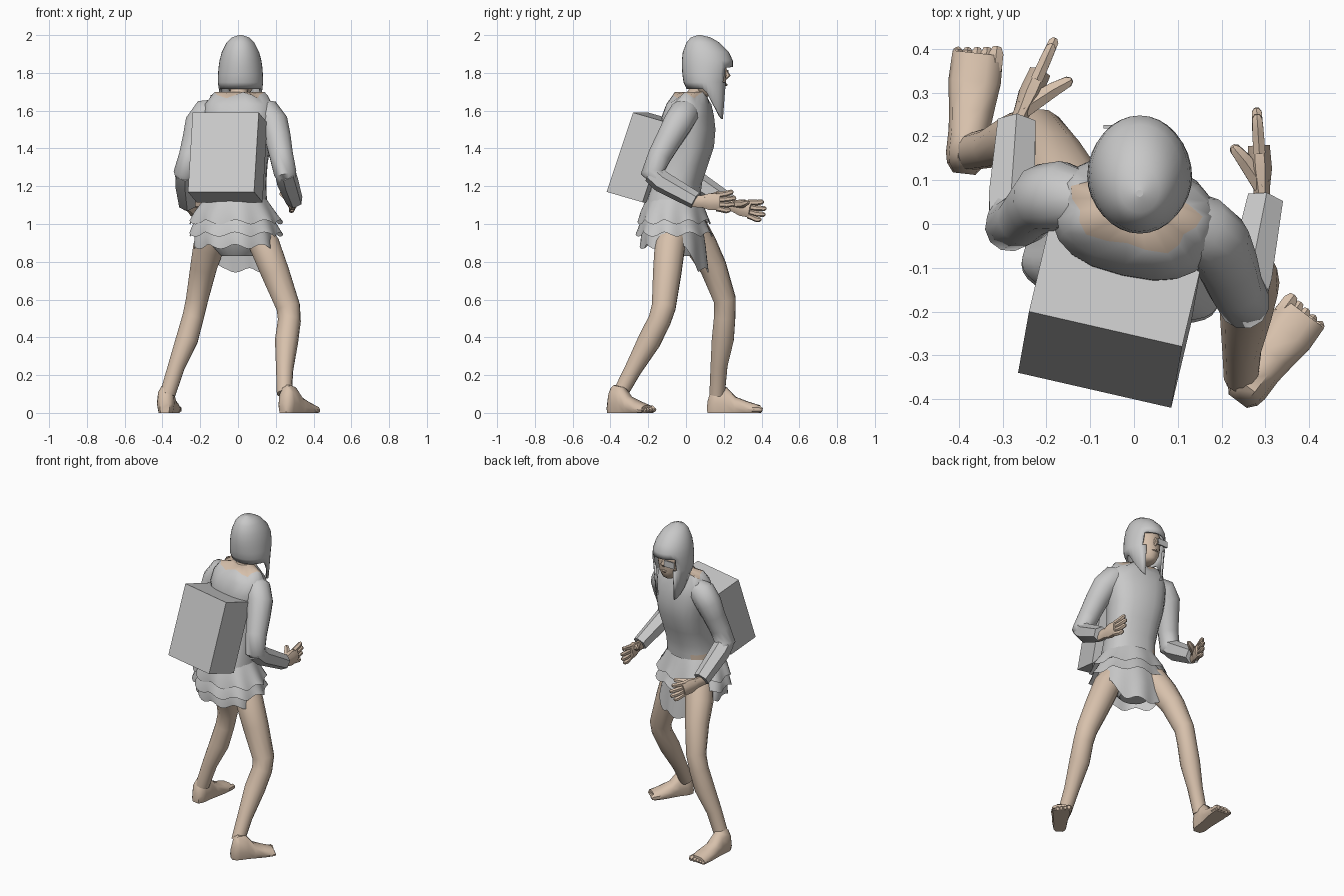
import bpy, bmesh, math
from mathutils import Vector, Matrix

cube = bpy.data.objects.get("Cube")
if cube:
    bpy.data.objects.remove(cube, do_unlink=True)


def material(name, rgb):
    m = bpy.data.materials.new(name)
    m.use_nodes = True
    m.diffuse_color = (*rgb, 1)
    m.node_tree.nodes["Principled BSDF"].inputs["Base Color"].default_value = (*rgb, 1)
    return m


CLOTH = material("grey cloth", (0.58, 0.58, 0.58))
SKIN = material("tan skin", (0.68, 0.53, 0.41))
TWIST = math.radians(-13)     # the torso and skirt turn slightly


def loft(name, rings, mat, caps=True, angle=45):
    """Skin a list of point rings of equal length into one object."""
    bm = bmesh.new()
    vs = [[bm.verts.new(p) for p in r] for r in rings]
    n = len(rings[0])
    for a, b in zip(vs, vs[1:]):
        for i in range(n):
            j = (i + 1) % n
            bm.faces.new((a[i], a[j], b[j], b[i]))
    if caps:
        bm.faces.new(vs[0])
        bm.faces.new(vs[-1])
    bmesh.ops.recalc_face_normals(bm, faces=bm.faces[:])
    me = bpy.data.meshes.new(name)
    bm.to_mesh(me)
    bm.free()
    me.materials.append(mat)
    ob = bpy.data.objects.new(name, me)
    bpy.context.collection.objects.link(ob)
    bpy.ops.object.select_all(action='DESELECT')
    ob.select_set(True)
    bpy.context.view_layer.objects.active = ob
    if angle:
        bpy.ops.object.shade_smooth_by_angle(angle=math.radians(angle))
    return ob


def oval(x, y, z, rx, ry, n=20, yaw=0.0, wave=0.0, zwave=0.0, freq=9,
         drop=0.0, ramp=(0, 1), power=1.0):
    """Level ring; wave ruffles it, drop lowers its forward side, power < 1 squares it."""
    out = []
    for i in range(n):
        t = 2 * math.pi * i / n
        c, s = (math.copysign(abs(f(t)) ** power, f(t)) for f in (math.cos, math.sin))
        k = 1 + wave * math.sin(freq * t)
        p = Matrix.Rotation(yaw, 3, 'Z') @ Vector((rx * k * c, ry * k * s, 0))
        lap = min(1, max(0, (s - ramp[0]) / (ramp[1] - ramp[0])))
        out.append(p + Vector((x, y, z + zwave * math.cos(freq * t) - drop * lap)))
    return out


def tube(name, pts, mat, n=10, flat=1.0, angle=45):
    """Limb through (x, y, z, radius) points; flat squashes it sideways."""
    c = [Vector(p[:3]) for p in pts]
    dirs = [(c[min(i + 1, len(c) - 1)] - c[max(i - 1, 0)]).normalized() for i in range(len(c))]
    u = dirs[0].cross(Vector((0, 1, 0)) if abs(dirs[0].z) > 0.8 else Vector((0, 0, 1)))
    rings = []
    for p, o, d in zip(pts, c, dirs):
        u = (u - d * u.dot(d)).normalized()     # carried along so the limb never twists
        v = u.cross(d)
        rings.append([o + p[3] * (flat * u * math.cos(a) + v * math.sin(a))
                      for a in (2 * math.pi * (k + 0.5) / n for k in range(n))])
    return loft(name, rings, mat, angle=angle)


# Shirt: hunched upper back, bare neckline and a small bare patch at the waist
body = [(-.01, -.07, 1.10, .163, .138), (-.007, -.06, 1.16, .157, .132),
        (-.003, -.045, 1.22, .152, .125), (0, -.015, 1.31, .155, .125),
        (.002, .01, 1.41, .168, .132), (.003, .012, 1.50, .18, .137),
        (.003, .01, 1.57, .19, .13), (.003, .015, 1.635, .18, .11)]
rings = [oval(*b, yaw=TWIST, power=.8) for b in body]
rings.append(oval(0, .025, 1.682, .145, .08, yaw=TWIST, zwave=.016, wave=.12, freq=5))
rings.append(oval(.005, .045, 1.70, .07, .055, yaw=TWIST))
shirt = loft("shirt", rings, CLOTH, angle=60)
shirt.data.materials.append(SKIN)
for i, f in enumerate(shirt.data.polygons):
    c = f.center
    if 160 <= i < 180 or c.z > 1.699 or (c.z < 1.15 and c.x < -.09 and c.y > -.05):
        f.material_index = 1

# Hips under the skirt and the three ruffled tiers
loft("hips", [oval(-.005, -.01, .83, .085, .075, yaw=TWIST),
              oval(-.01, -.04, .92, .16, .125, yaw=TWIST),
              oval(-.01, -.06, 1.05, .155, .13, yaw=TWIST)], CLOTH)
tiers = [("upper", 1.13, .168, .145, 1.01, .245, .185, 0),
         ("middle", 1.05, .19, .15, .945, .245, .195, 0),
         ("lower", 1.00, .19, .15, .88, .22, .175, .125)]
for label, z0, a0, b0, z1, a1, b1, drop in tiers:
    zm = z0 * .45 + z1 * .55
    loft(label + "_skirt_tier",
         [oval(-.015, -.065, z0, a0, b0, 72, TWIST),
          oval(-.02, -.065, zm, (a0 + a1) / 2 + .01, (b0 + b1) / 2 + .005, 72, TWIST, .02,
               drop=drop * .4, ramp=(.55, .88)),
          oval(-.015, -.06, z1, a1, b1, 72, TWIST, .045, .012, drop=drop, ramp=(.55, .88))],
         CLOTH, caps=False, angle=60)

# Backpack: a plain leaning box
corner = Vector((-.24, -.20, 1.59))
wide, down, deep = Vector((.35, -.08, 0)), Vector((-.025, -.14, -.42)), Vector((.045, .19, -.055))
back = [corner, corner + wide, corner + wide + down, corner + down]
loft("backpack", [back, [p + deep for p in back]], CLOTH, angle=0)

# Sleeves: rounded upper arms and angular forearms
arms = {
    "left": [(.09, .01, 1.605, .06), (.15, -.01, 1.585, .08), (.19, -.045, 1.53, .079),
             (.212, -.09, 1.45, .071), (.23, -.14, 1.36, .064), (.25, -.178, 1.27, .062),
             (.262, -.13, 1.225, .058), (.298, .05, 1.125, .047)],
    "right": [(-.09, .05, 1.605, .06), (-.168, .065, 1.585, .08), (-.205, .06, 1.53, .078),
              (-.227, .04, 1.45, .068), (-.252, .013, 1.36, .062), (-.28, -.003, 1.27, .062),
              (-.28, .05, 1.225, .06), (-.268, .225, 1.11, .05)]}
for side, pts in arms.items():
    tube(side + "_upper_sleeve", pts[:6] + [(*pts[6][:3], .045)], CLOTH, 12, angle=60)
    tube(side + "_forearm_sleeve", [(*pts[5][:3], .056)] + pts[6:], CLOTH, 6, angle=20)


# Hands: palm on edge, four stacked fingers and an inward thumb
def hand(side, wrist, tip, thumb):
    w, t, th = Vector(wrist), Vector(tip), Vector(thumb)
    at = lambda k, dz=0.0: w.lerp(t, k) + Vector((0, 0, dz))
    tube(side + "_palm", [(*at(-.15), .034), (*at(.1), .034), (*at(.32), .048),
                          (*at(.58), .045)], SKIN, 8, flat=.6)
    for i in range(4):
        z = (i - 1.5) * .023
        reach = (.86, .97, 1.0, .93)[i]
        tube(f"{side}_finger_{i + 1}", [(*at(.5, z), .016), (*at(.75, z * 1.3), .015),
                                        (*at(reach - .04, z * 1.4 + .006), .013),
                                        (*at(reach, z * 1.4 + .008), .006)], SKIN, 6)
    tube(side + "_thumb", [(*at(.15, .01), .024), (*at(.2).lerp(th, .6), .019),
                           (*at(.2).lerp(th, .92), .014), (*th, .006)], SKIN, 6)


hand("left", (.293, .06, 1.12), (.28, .265, 1.115), (.225, .178, 1.165))
hand("right", (-.265, .235, 1.10), (-.18, .425, 1.058), (-.142, .33, 1.115))

# Bare legs
tube("left_leg", [(.10, -.06, .97, .07), (.14, -.085, .89, .083), (.198, -.10, .74, .077),
                  (.266, -.118, .56, .065), (.272, -.14, .49, .061), (.257, -.195, .38, .062),
                  (.247, -.28, .23, .046), (.245, -.35, .10, .04)], SKIN, 12)
tube("right_leg", [(-.12, .03, .98, .085), (-.155, .085, .88, .084), (-.182, .145, .77, .072),
                   (-.217, .205, .60, .06), (-.237, .205, .51, .058), (-.27, .195, .39, .06),
                   (-.325, .175, .25, .046), (-.372, .165, .10, .042)], SKIN, 12)


# Feet: heel, ankle cuff, instep and toes
def foot(side, heel, toe, inner):
    h, t = Vector((*heel, 0)), Vector((*toe, 0))
    across = (t - h).normalized().cross(Vector((0, 0, 1)))
    shape = [(0, .026, .06), (.07, .042, .13), (.15, .047, .147), (.34, .047, .135),
             (.5, .052, .085), (.72, .060, .06), (.94, .058, .04)]
    section = [(-.8, 0), (-1, .35), (-.85, .75), (-.4, 1), (.4, 1), (.85, .75), (1, .35), (.8, 0)]
    loft(side + "_foot", [[h.lerp(t, k) + across * (w * a) + Vector((0, 0, ht * b))
                           for a, b in section] for k, w, ht in shape], SKIN)
    for i in range(5):
        r = (.019, .015, .014, .013, .012)[i]
        o = across * ((.042 - .022 * i) * inner)
        a, m, b = (h.lerp(t, k) + o for k in (.82, .95, 1 - .012 * i))
        tube(f"{side}_toe_{i + 1}", [(a.x, a.y, r, r), (m.x, m.y, r, r),
                                     (b.x, b.y, r * .75, r * .6)], SKIN, 6)


foot("left", (.237, -.405), (.398, -.19), -1)
foot("right", (-.388, .115), (-.355, .408), 1)

# Neck, head and face
tube("neck", [(.0, .035, 1.64, .055), (.005, .06, 1.70, .047), (.012, .095, 1.78, .05)], SKIN, 12)
head = [(.13, 1.675, .03, .045), (.128, 1.69, .05, .068), (.122, 1.73, .072, .088),
        (.115, 1.78, .085, .098), (.11, 1.84, .092, .106), (.10, 1.91, .07, .085)]
loft("head", [oval(.013, y, z, rx, ry) for y, z, rx, ry in head], SKIN)
tube("nose", [(.013, .203, 1.825, .007), (.013, .222, 1.785, .015), (.013, .205, 1.77, .01)], SKIN, 6)
tube("mouth", [(-.01, .204, 1.735, .004), (.013, .212, 1.737, .008), (.036, .204, 1.735, .004)], SKIN, 6)


def plate(name, x, y, z, w, d, h):
    ring = lambda yy: [(x + a * w / 2, yy, z + b * h / 2)
                       for a, b in ((-1, -1), (1, -1), (1, 1), (-1, 1))]
    loft(name, [ring(y - d / 2), ring(y + d / 2)], CLOTH, angle=0)


plate("eye_plate", -.035, .222, 1.795, .07, .008, .04)

# Hood: smooth dome, cut open at the face, with its sides hanging to points
dome = [(.07, 2.0, .008, .008), (.078, 1.988, .045, .052), (.09, 1.96, .074, .088),
        (.105, 1.91, .099, .122), (.113, 1.865, .111, .135), (.113, 1.83, .116, .135),
        (.112, 1.79, .119, .131), (.109, 1.75, .12, .122)]
rings = [oval(.013, y, z, rx, ry, 32) for y, z, rx, ry in dome]
rings.append(oval(.013, .108, 1.715, .112, .105, 32, drop=.16, ramp=(-.1, .8)))
hood = loft("hood", rings, CLOTH, caps=False, angle=60)
bm = bmesh.new()
bm.from_mesh(hood.data)
gone = []
for f in bm.faces:
    c = f.calc_center_median()
    ang = abs(math.atan2(c.x - .013, c.y - .108))
    if c.z < 1.84 and ang < math.radians(38):
        gone.append(f)
bmesh.ops.delete(bm, geom=gone, context='FACES')
bmesh.ops.contextual_create(bm, geom=[v for v in bm.verts if v.co.z > 1.999])
bm.to_mesh(hood.data)
bm.free()
rim = hood.modifiers.new("thickness", 'SOLIDIFY')
rim.thickness = .012
rim.offset = -1
